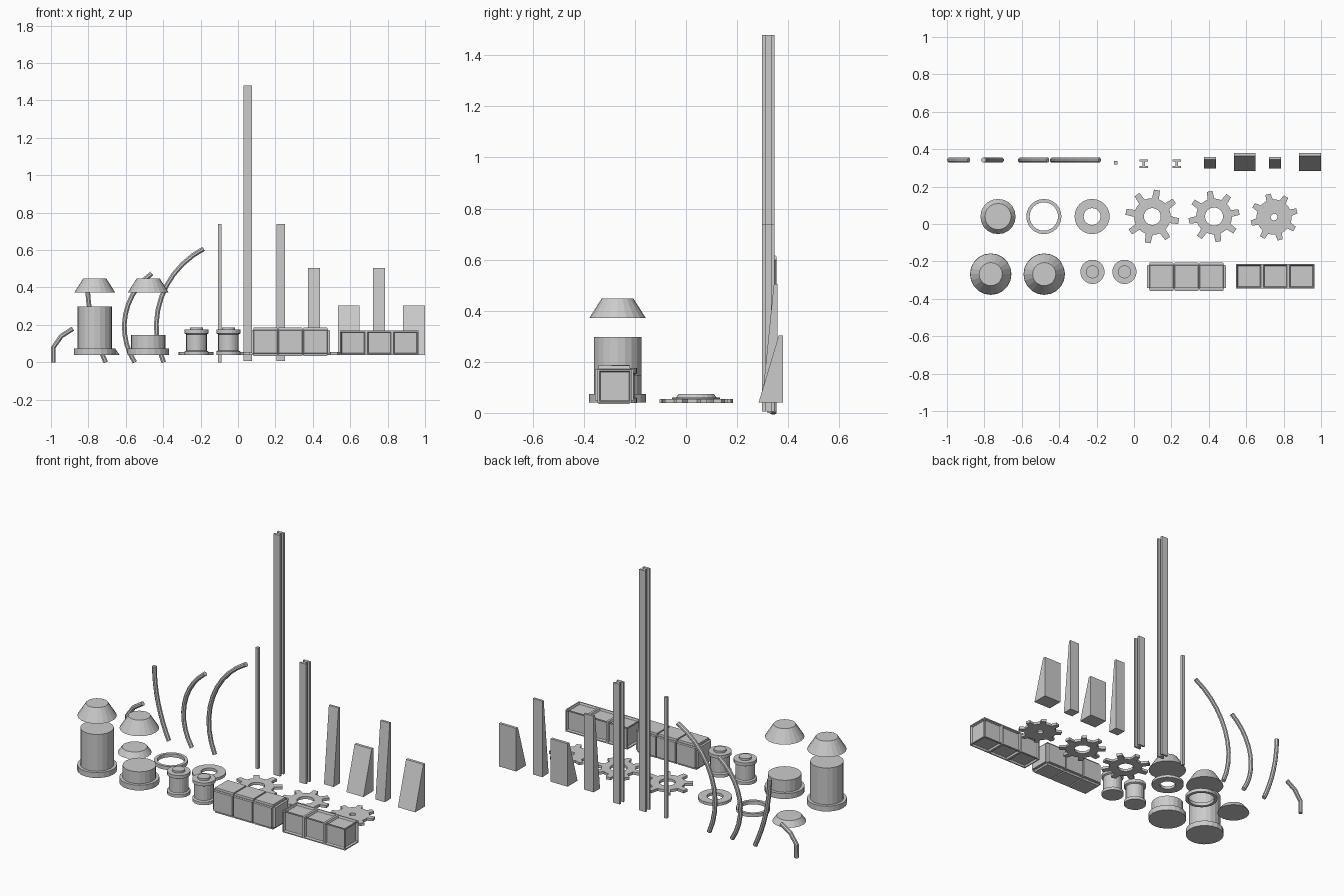
import bpy, bmesh, math
from mathutils import Vector

if "Cube" in bpy.data.objects:
    bpy.data.objects.remove(bpy.data.objects["Cube"])


def finish(name, bm):
    bmesh.ops.recalc_face_normals(bm, faces=bm.faces)
    me = bpy.data.meshes.new(name)
    bm.to_mesh(me)
    bm.free()
    ob = bpy.data.objects.new(name, me)
    bpy.context.collection.objects.link(ob)
    return ob


def lathe(name, x, y, prof, n=20, closed=False):
    """Spin an (r, z) profile; open profiles get flat caps, closed ones make rings."""
    bm = bmesh.new()
    rings = [[bm.verts.new((x + r * math.cos(2 * math.pi * i / n),
                            y + r * math.sin(2 * math.pi * i / n), z))
              for i in range(n)] for r, z in prof]
    pairs = list(zip(rings, rings[1:]))
    if closed:
        pairs.append((rings[-1], rings[0]))
    else:
        bm.faces.new(rings[0])
        bm.faces.new(rings[-1])
    for a, b in pairs:
        for i in range(n):
            j = (i + 1) % n
            bm.faces.new((a[i], a[j], b[j], b[i]))
    return finish(name, bm)


def extrude(name, pts, vec):
    """Extrude a flat outline along vec."""
    bm = bmesh.new()
    face = bm.faces.new([bm.verts.new(p) for p in pts])
    new = bmesh.ops.extrude_face_region(bm, geom=[face], use_keep_orig=True)["geom"]
    bmesh.ops.translate(bm, vec=vec, verts=[g for g in new if isinstance(g, bmesh.types.BMVert)])
    return finish(name, bm)


def tube(name, pts, y=0.342, r=0.0135):
    """Sweep an eight-sided tube along points in the xz plane."""
    bm = bmesh.new()
    rings = []
    for k, (px, pz) in enumerate(pts):
        a, b = pts[max(k - 1, 0)], pts[min(k + 1, len(pts) - 1)]
        t = Vector((b[0] - a[0], b[1] - a[1])).normalized()
        rings.append([bm.verts.new((px + t.y * r * math.cos(u), y + r * math.sin(u),
                                    pz - t.x * r * math.cos(u)))
                      for u in [math.pi * (i + 0.5) / 4 for i in range(8)]])
    for a, b in zip(rings, rings[1:]):
        for i in range(8):
            j = (i + 1) % 8
            bm.faces.new((a[i], a[j], b[j], b[i]))
    bm.faces.new(rings[0])
    bm.faces.new(rings[-1])
    return finish(name, bm)


def arc(cx, cz, r, z0, z1, n=10):
    """Left-hand side of a circle between two heights."""
    a0, a1 = math.asin((z0 - cz) / r), math.asin((z1 - cz) / r)
    angs = [a0 + (a1 - a0) * i / n for i in range(n + 1)]
    return [(cx - r * math.cos(a), cz + r * math.sin(a)) for a in angs]


def gear(name, x, y, tip, root, hole, turn, teeth=8, z0=0.039, z1=0.055):
    """Flat gear wheel with a bored centre."""
    bm = bmesh.new()
    outer, inner = [], []
    for k in range(teeth):
        for da, r in ((-0.19, root), (-0.11, tip), (0.11, tip), (0.19, root), (0.393, root)):
            a = math.radians(turn) + 2 * math.pi * k / teeth + da
            c, s = math.cos(a), math.sin(a)
            outer.append([bm.verts.new((x + r * c, y + r * s, z)) for z in (z0, z1)])
            inner.append([bm.verts.new((x + hole * c, y + hole * s, z)) for z in (z0, z1)])
    n = len(outer)
    for i in range(n):
        j = (i + 1) % n
        o, p, q, w = outer[i], outer[j], inner[i], inner[j]
        bm.faces.new((o[0], p[0], p[1], o[1]))
        bm.faces.new((q[0], w[0], w[1], q[1]))
        for lv in (0, 1):
            bm.faces.new((o[lv], p[lv], w[lv], q[lv]))
    return finish(name, bm)


def crate_row(name, lo, hi, border, depth):
    """Three joined crates: every square of the box gets a raised or sunken panel."""
    bm = bmesh.new()
    bmesh.ops.create_cube(bm, size=1)
    for v in bm.verts:
        v.co = [lo[i] if v.co[i] < 0 else hi[i] for i in range(3)]
    long_edges = [e for e in bm.edges if abs(e.verts[0].co.x - e.verts[1].co.x) > 0.1
                  and abs(e.verts[0].co.z - e.verts[1].co.z) < 1e-4]
    bmesh.ops.subdivide_edges(bm, edges=long_edges, cuts=2, use_grid_fill=True)
    bmesh.ops.recalc_face_normals(bm, faces=bm.faces)
    faces = bm.faces[:]
    bmesh.ops.inset_individual(bm, faces=faces, thickness=border * 0.6, depth=0)
    bmesh.ops.inset_individual(bm, faces=faces, thickness=border * 0.4, depth=depth)
    return finish(name, bm)


# Bent pipes along the back row
tube("pipe_elbow", [(-0.987, 0), (-0.987, 0.08), (-0.945, 0.14), (-0.883, 0.18)])
tube("pipe_slight_bend", [(-0.805 + 0.0975 * (1 - i / 8) ** 2, 0.43 * i / 8) for i in range(9)])
tube("pipe_medium_bend", arc(-0.258, 0.19, 0.35, 0.0, 0.475))
tube("pipe_wide_bend", arc(0.033, 0.19, 0.47, 0.0, 0.607))

# Thin square rod
extrude("thin_rod", [(-0.106, 0.319, 0), (-0.088, 0.319, 0), (-0.088, 0.337, 0), (-0.106, 0.337, 0)],
        (0, 0, 0.74))

# I-beams
for name, cx, top in (("long_beam", 0.053, 1.48), ("short_beam", 0.229, 0.74)):
    w, t, d, f = 0.0225, 0.007, 0.0235, 0.011
    half = [(-w, -d), (w, -d), (w, -f), (t, -f), (t, f), (w, f)]
    prof = half + [(w, d), (-w, d), (-w, f), (-t, f), (-t, -f), (-w, -f)]
    extrude(name, [(cx + px, 0.322 + py, 0.006) for px, py in prof], (0, 0, top - 0.006))

# Buttress wedges with a sloped front
for i, (x0, x1, front, lip, back, top) in enumerate((
        (0.374, 0.439, 0.297, 0.344, 0.358, 0.505), (0.535, 0.65, 0.284, 0.363, 0.38, 0.303),
        (0.722, 0.786, 0.297, 0.344, 0.358, 0.505), (0.883, 1.0, 0.284, 0.363, 0.38, 0.303))):
    extrude(f"wedge_{i + 1}", [(x0, front, 0.04), (x0, back, 0.04), (x0, back, top), (x0, lip, top)],
            (x1 - x0, 0, 0))

# Middle row: lid, rings and gears
lathe("low_lid", -0.727, 0.04, [(0.094, 0.04), (0.07, 0.073)])
for name, x, hole, top in (("thin_ring", -0.482, 0.076, 0.06), ("washer", -0.224, 0.045, 0.056)):
    lathe(name, x, 0.04, [(hole, 0.039), (0.094, 0.039), (0.094, top), (hole, top)], 24, True)
gear("large_gear", 0.098, 0.04, 0.144, 0.098, 0.045, 80)
gear("medium_gear", 0.428, 0.04, 0.137, 0.096, 0.048, 55)
gear("small_gear", 0.749, 0.037, 0.127, 0.094, 0.018, 15)

# Front row: tanks with floating conical caps
for size, x, top in (("tall", -0.766, 0.298), ("short", -0.48, 0.146)):
    lathe(size + "_tank", x, -0.268, [(0.111, 0.04), (0.111, 0.073), (0.093, 0.073), (0.093, top)])
    lathe(size + "_tank_cap", x, -0.268, [(0.11, 0.372), (0.062, 0.448)])

# Spools
for i, x in enumerate((-0.222, -0.051)):
    lathe(f"spool_{i + 1}", x, -0.256,
          [(0.065, 0.039), (0.065, 0.058), (0.055, 0.063), (0.055, 0.15), (0.065, 0.155),
           (0.065, 0.175), (0.035, 0.175), (0.035, 0.187)])

# Crate rows: one with raised panels, one with sunken panels
crate_row("raised_crates", (0.08, -0.346, 0.045), (0.481, -0.217, 0.175), 0.006, 0.011)
crate_row("sunken_crates", (0.545, -0.346, 0.038), (0.966, -0.213, 0.17), 0.016, -0.012)
